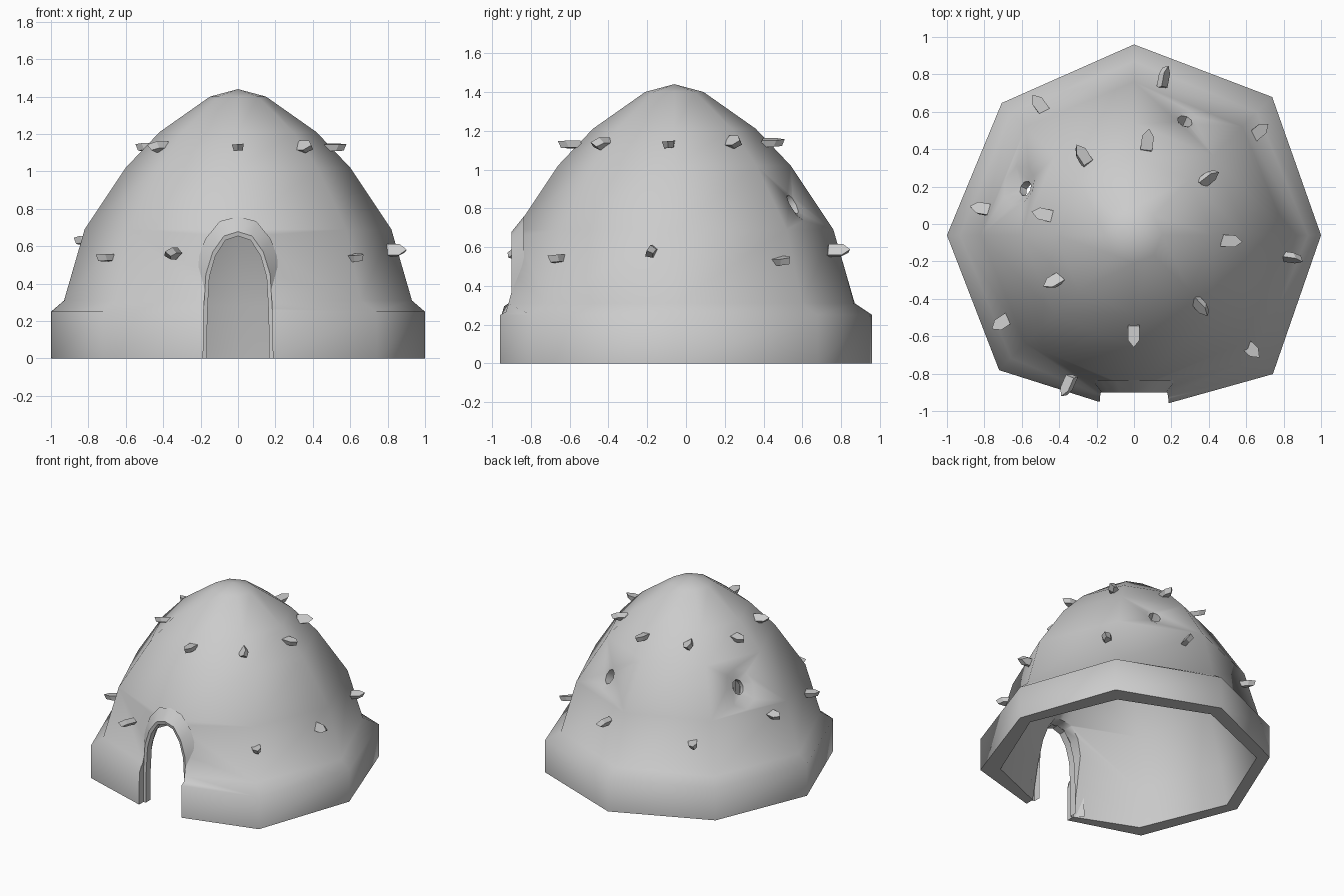
import bpy, bmesh, math
from mathutils import Vector, Matrix

if "Cube" in bpy.data.objects:
    bpy.data.objects.remove(bpy.data.objects["Cube"])

CY = -0.06  # dome axis position in y


def make(name, bm):
    bmesh.ops.recalc_face_normals(bm, faces=bm.faces)
    me = bpy.data.meshes.new(name)
    bm.to_mesh(me)
    bm.free()
    ob = bpy.data.objects.new(name, me)
    bpy.context.collection.objects.link(ob)
    return ob


def activate(ob):
    bpy.ops.object.select_all(action='DESELECT')
    ob.select_set(True)
    bpy.context.view_layer.objects.active = ob


def skin(bm, a, b, closed=False):
    n = len(a)
    for i in range(n if closed else n - 1):
        j = (i + 1) % n
        bm.faces.new((a[i], a[j], b[j], b[i]))


def cut(ob, cutter):
    m = ob.modifiers.new("cut", 'BOOLEAN')
    m.operation = 'DIFFERENCE'
    m.solver = 'EXACT'
    m.object = cutter
    activate(ob)
    bpy.ops.object.modifier_apply(modifier=m.name)
    bpy.data.objects.remove(cutter)


# Eight-sided dome shell: outer skin with a base band, plain inner skin, joined at the rim
outer = [(1.0, 0), (1.0, .25), (.93, .31), (.82, .69), (.6, 1.02), (.42, 1.21), (.15, 1.40)]
inner = [(.907, 0), (.85, .28), (.752, .65), (.535, .965), (.365, 1.145), (.125, 1.32)]
uneven = [1, 1.045, 1.02, 1.0, 1, 1.02, .95, 1.05]  # irregular corners of the base


def dome_skin(bm, profile, top, corners):
    rings = []
    for r, z in profile:
        ring = []
        for k in range(8):
            a, s = k * math.pi / 4, r * (corners[k] if z < .28 else 1)
            ring.append(bm.verts.new((s * math.cos(a), CY + s * math.sin(a), z)))
        rings.append(ring)
    for a, b in zip(rings, rings[1:]):
        skin(bm, a, b, True)
    apex = bm.verts.new((0, CY, top))
    for k in range(8):
        bm.faces.new((rings[-1][k], rings[-1][(k + 1) % 8], apex))
    return rings[0]


bm = bmesh.new()
skin(bm, dome_skin(bm, outer, 1.44, uneven), dome_skin(bm, inner, 1.36, [1] * 8), True)
dome = make("dome_shell", bm)

# Doorway cut
half = [(.187, 0), (.184, .25), (.172, .45), (.135, .57), (.075, .655)]
arch = half + [(0, .678)] + [(-x, z) for x, z in reversed(half)]
bm = bmesh.new()
front, back = ([bm.verts.new((x, y, z if z else -.1)) for x, z in arch] for y in (-1.3, -.6))
skin(bm, front, back, True)
bm.faces.new(front)
bm.faces.new(back)
cut(dome, make("door_cutter", bm))

# Two small windows at the back, each in a shallow dent
for pos in ((.272, .55, .82), (-.58, .19, .83)):
    p = Vector(pos)
    out = Vector((p.x, p.y - CY, .35)).normalized()
    rot = out.to_track_quat('Z', 'Y').to_matrix().to_4x4()
    for r1, r2, depth, shift in ((.042, .042, .4, 0), (.045, .2, .08, .04)):
        bm = bmesh.new()
        bmesh.ops.create_cone(bm, cap_ends=True, segments=8, radius1=r1, radius2=r2, depth=depth,
                              matrix=Matrix.Translation(p + out * shift) @ rot @ Matrix.Diagonal((1, 1.35, 1, 1)))
        cut(dome, make("window_cutter", bm))
activate(dome)
bpy.ops.object.shade_smooth_by_angle(angle=math.radians(58))

# Door surround that blends into the dome
bm = bmesh.new()
loops = []
for sx, sz, y in ((1.3, 1.12, -.835), (1, 1, -.90), (.89, .965, -.895), (.89, .965, -.84)):
    loops.append([bm.verts.new((x * sx, y, z * sz)) for x, z in arch])
for a, b in zip(loops, loops[1:]):
    skin(bm, a, b)
surround = make("door_surround", bm)
activate(surround)
bpy.ops.object.shade_smooth_by_angle(angle=math.radians(34))

# Pointed pegs in two rows: x, y, z, roll
pegs = [(0, -.60, 1.13, 5), (.36, -.44, 1.13, 50), (.52, -.09, 1.13, 5), (.40, .25, 1.14, 50),
        (.07, .45, 1.14, 10), (-.28, .37, 1.14, 30), (-.49, .05, 1.13, 10), (-.43, -.31, 1.13, 30),
        (.63, -.67, .54, 10), (.845, -.18, .575, 65), (.67, .50, .53, 15), (.16, .79, .58, 60),
        (-.51, .64, .53, 15), (-.82, .08, .63, 20), (-.71, -.53, .54, 5), (-.355, -.87, .56, 45)]
outline = [(-.055, -.032), (.02, -.032), (.06, 0), (.02, .032), (-.055, .032)]
for i, (x, y, z, roll) in enumerate(pegs):
    bm = bmesh.new()
    low, top = ([bm.verts.new((u - d, v * s, h)) for u, v in outline]
                for h, s, d in ((-.019, .75, .015), (.016, 1, 0)))
    skin(bm, low, top, True)
    bm.faces.new(low)
    bm.faces.new(top)
    bm.transform(Matrix.Translation((x, y, z)) @ Matrix.Rotation(math.atan2(y - CY, x), 4, 'Z')
                 @ Matrix.Rotation(math.radians(roll), 4, 'X'))
    make(f"peg_{i + 1}", bm)
